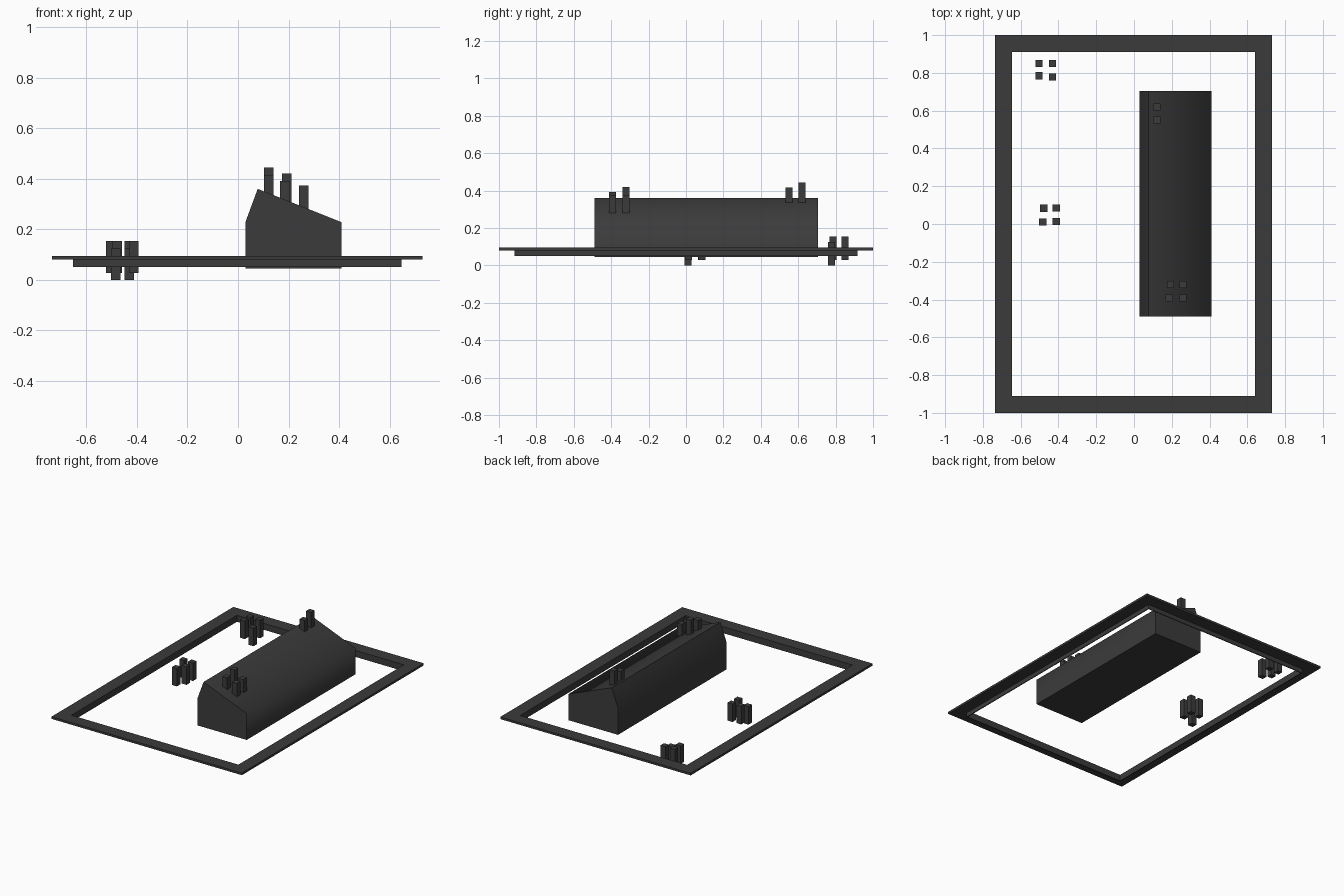
import bpy, bmesh, math

cube = bpy.data.objects.get("Cube")
if cube:
    bpy.data.objects.remove(cube, do_unlink=True)

GREY = (0.044, 0.044, 0.044, 1)
mat = bpy.data.materials.new("dark grey")
mat.use_nodes = True
mat.diffuse_color = GREY
bsdf = mat.node_tree.nodes["Principled BSDF"]
bsdf.inputs["Base Color"].default_value = GREY
bsdf.inputs["Roughness"].default_value = 0.8


def finish(name, bm):
    bmesh.ops.recalc_face_normals(bm, faces=bm.faces)
    mesh = bpy.data.meshes.new(name)
    bm.to_mesh(mesh)
    bm.free()
    mesh.materials.append(mat)
    obj = bpy.data.objects.new(name, mesh)
    bpy.context.collection.objects.link(obj)
    return obj


def loft(bm, rings):
    """Bridge consecutive rings of vertices, closing back to the first."""
    for a, b in zip(rings, rings[1:] + rings[:1]):
        n = len(a)
        for i in range(n):
            j = (i + 1) % n
            bm.faces.new((a[i], a[j], b[j], b[i]))


# Rectangular rim: flat plate with a thin skirt along the inner edge
bm = bmesh.new()
section = [(0, 0.095), (0.09, 0.095), (0.09, 0.05),
           (0.084, 0.05), (0.084, 0.08), (0, 0.08)]
rings = []
for inset, z in section:
    x, y = 0.733 - inset, 1 - inset
    rings.append([bm.verts.new((sx * x - 0.003, sy * y, z))
                  for sx, sy in ((-1, -1), (1, -1), (1, 1), (-1, 1))])
loft(bm, rings)
finish("rim_frame", bm)

# Long hall with a lopsided roof, extruded along y
bm = bmesh.new()
profile = [(0.03, 0.045), (0.41, 0.045), (0.41, 0.228),
           (0.078, 0.36), (0.03, 0.23)]
end = bm.faces.new([bm.verts.new((x, -0.49, z)) for x, z in profile])
ext = bmesh.ops.extrude_face_region(bm, geom=[end], use_keep_orig=True)
moved = [g for g in ext["geom"] if isinstance(g, bmesh.types.BMVert)]
bmesh.ops.translate(bm, verts=moved, vec=(0, 1.195, 0))
hall = finish("hall", bm)
bpy.ops.object.select_all(action='DESELECT')
hall.select_set(True)
bpy.context.view_layer.objects.active = hall
bpy.ops.object.shade_smooth_by_angle(angle=math.radians(80))


# Clusters of square posts, given as (x, y, top height)
def posts(name, spots, width=0.038, length=0.125):
    bm = bmesh.new()
    for x, y, top in spots:
        cube = bmesh.ops.create_cube(bm, size=1)["verts"]
        bmesh.ops.scale(bm, verts=cube, vec=(width, width, length))
        bmesh.ops.translate(bm, verts=cube, vec=(x, y, top - length / 2))
    finish(name, bm)


posts("back_posts", [(-0.503, 0.85, 0.153), (-0.431, 0.85, 0.153),
                     (-0.503, 0.785, 0.153), (-0.431, 0.778, 0.125)])
posts("middle_posts", [(-0.478, 0.083, 0.153), (-0.412, 0.085, 0.153),
                       (-0.483, 0.01, 0.125), (-0.412, 0.014, 0.153)])
posts("roof_front_posts", [(0.193, -0.32, 0.42), (0.26, -0.32, 0.373),
                           (0.186, -0.392, 0.392), (0.26, -0.392, 0.373)])
posts("roof_back_posts", [(0.122, 0.62, 0.444), (0.122, 0.55, 0.415)])
